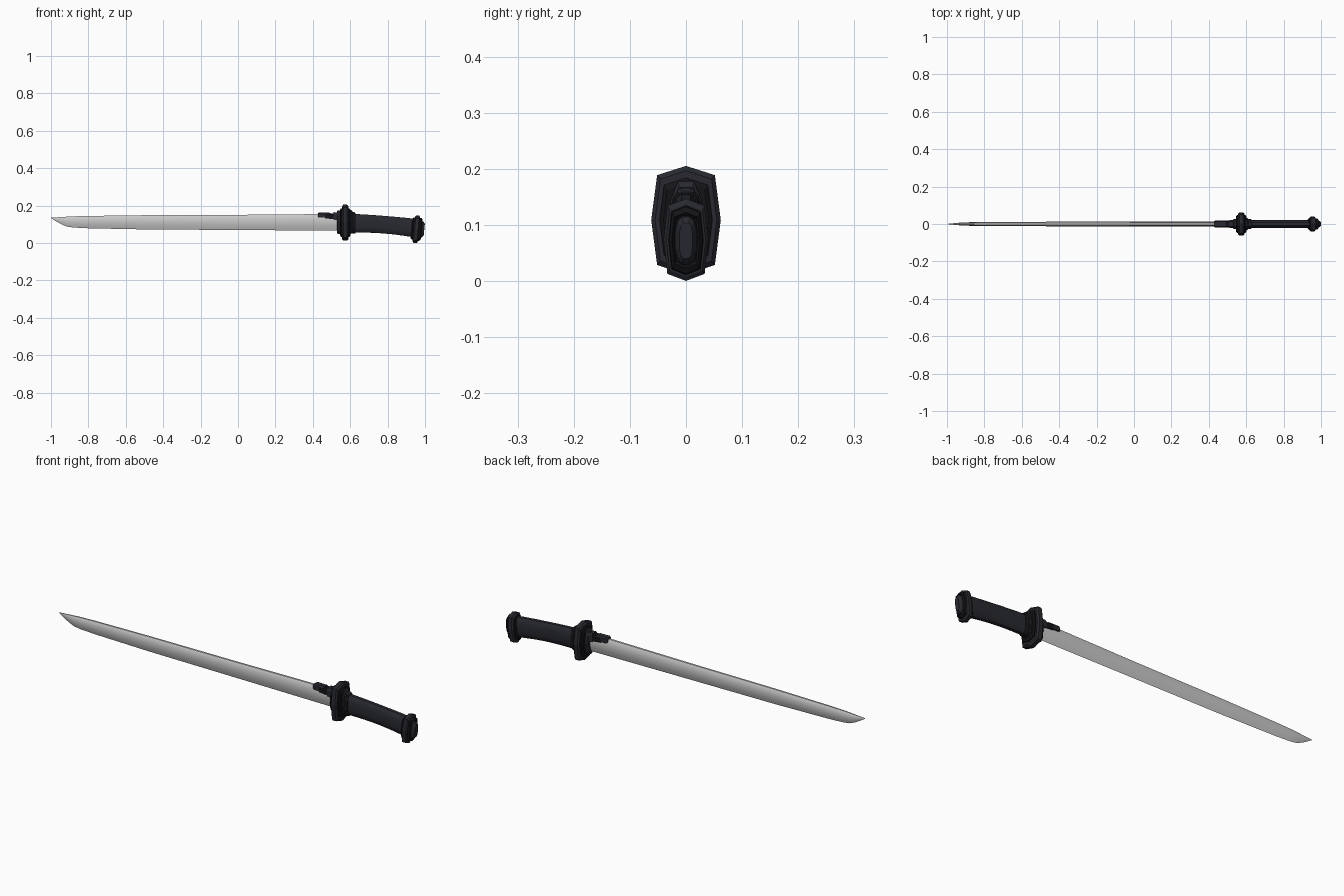
import bpy, bmesh, math

def material(name, rgb):
    m = bpy.data.materials.new(name)
    m.diffuse_color = (*rgb, 1)
    return m

DARK = material("dark_metal", (0.021, 0.022, 0.029))
BLACK = material("black_metal", (0.007, 0.007, 0.009))

# Right-hand half outlines (y, z), top to bottom, scaled per ring
OCT = [(0, 1), (0.83, 0.83), (1, 0), (0.83, -0.83), (0, -1)]
GRIP = [(0.4, 1), (0.8, 0.8), (1, 0.4), (1, -0.4), (0.8, -0.8), (0.4, -1)]
COLLAR = [(0.45, 1), (0.85, 0.5), (1, 0), (0.85, -0.75), (0.4, -1)]
BOX = [(0.7, 1), (1, 0.5), (1, -1)]
EDGE = [(0.4, 1), (0.75, 0.8), (1, 0.25), (0.75, -0.4), (0, -1)]

def mirrored(half):
    return half + [(-y, z) for y, z in reversed(half) if y > 1e-6]

def loft(name, half, rings, mat=None, tilt=0, smooth=False):
    """Skin rings of (x, centre z, half width, half height[, own tilt])."""
    bm = bmesh.new()
    outline = mirrored(half)
    loops = []
    for x, zc, hy, hz, *own in rings:
        t = own[0] if own else tilt
        loops.append([bm.verts.new((x + z * hz * math.sin(t), y * hy, zc + z * hz * math.cos(t)))
                      for y, z in outline])
    n = len(outline)
    for a, b in zip(loops, loops[1:]):
        for i in range(n):
            j = (i + 1) % n
            bm.faces.new((a[i], a[j], b[j], b[i]))
    bm.faces.new(loops[0])
    bm.faces.new(loops[-1])
    bmesh.ops.recalc_face_normals(bm, faces=bm.faces)
    me = bpy.data.meshes.new(name)
    bm.to_mesh(me)
    bm.free()
    ob = bpy.data.objects.new(name, me)
    bpy.context.collection.objects.link(ob)
    if mat:
        me.materials.append(mat)
    if smooth:
        bpy.ops.object.select_all(action='DESELECT')
        ob.select_set(True)
        bpy.context.view_layer.objects.active = ob
        bpy.ops.object.shade_smooth_by_angle(angle=math.radians(35))
    return ob

# Blade: stations of x, spine z, edge z, half thickness
stations = [(-1, .136, .134, .0005), (-.975, .1375, .118, .003), (-.945, .139, .101, .006),
            (-.915, .141, .088, .008), (-.88, .143, .083, .0095), (-.8, .145, .079, .011),
            (-.5, .149, .073, .012), (0, .151, .070, .0125), (.56, .156, .066, .0135)]
loft("blade", EDGE, [(x, (t + b) / 2, w, (t - b) / 2) for x, t, b, w in stations], smooth=True)

# Stepped clasp along the spine, in front of the guard
loft("spine_clasp_tip", BOX, [(.428, .150, .014, .010), (.434, .150, .018, .014), (.49, .149, .018, .014)], DARK)
loft("spine_clasp_middle", BOX, [(.465, .146, .019, .014), (.52, .143, .019, .016)], BLACK)
loft("spine_clasp_base", BOX, [(.51, .145, .021, .020), (.55, .142, .021, .022)], DARK)

# Guard: chamfered plate with stepped collars on both faces
loft("guard_plate", OCT, [(.556, .109, .055, .088), (.563, .109, .062, .0965),
                          (.583, .109, .062, .0965), (.590, .109, .055, .088)], DARK)
loft("guard_rim", OCT, [(.545, .109, .040, .066), (.550, .109, .047, .076),
                        (.596, .109, .047, .076), (.601, .109, .040, .066)], BLACK)
loft("blade_collar", COLLAR, [(.528, .112, .022, .056), (.534, .112, .028, .063), (.56, .112, .028, .063)], DARK)
loft("grip_collar", COLLAR, [(.59, .114, .032, .064), (.606, .114, .032, .064), (.611, .114, .027, .056)], DARK)
loft("grip_ferrule", GRIP, [(.605, .107, .026, .054), (.612, .107, .028, .057),
                            (.621, .107, .028, .057), (.628, .106, .024, .053)], BLACK)

# Small tab on top of the ferrule
loft("ferrule_tab", BOX, [(.60, .158, .015, .010), (.622, .156, .015, .010), (.628, .154, .011, .007)], DARK)

# Curved grip
grip = []
for i in range(11):
    u = i / 10
    slope = 0.01 + 0.15 * u
    grip.append((.61 + .35 * u, .106 - .004 * u - .024 * u * u,
                 .0225 - .002 * math.sin(math.pi * u), .050 - .003 * math.sin(math.pi * u), slope))
loft("grip", GRIP, grip, DARK, smooth=True)

# Pommel, tilted to follow the grip
T = math.radians(5.5)
loft("pommel_collar", OCT, [(.928, .078, .024, .052), (.934, .078, .029, .060), (.945, .077, .029, .060)], BLACK, T)
loft("pommel_ring", OCT, [(.939, .0745, .034, .064), (.945, .0738, .040, .0735),
                          (.963, .0738, .040, .0735), (.968, .073, .035, .065)], DARK, T)
loft("pommel_rim", OCT, [(.960, .073, .032, .064), (.978, .073, .030, .060),
                         (.983, .073, .025, .050), (.977, .073, .021, .045)], BLACK, T)
loft("pommel_cap", GRIP, [(.970, .073, .020, .045), (.987, .073, .018, .042), (.996, .072, .012, .032)], DARK, T)
